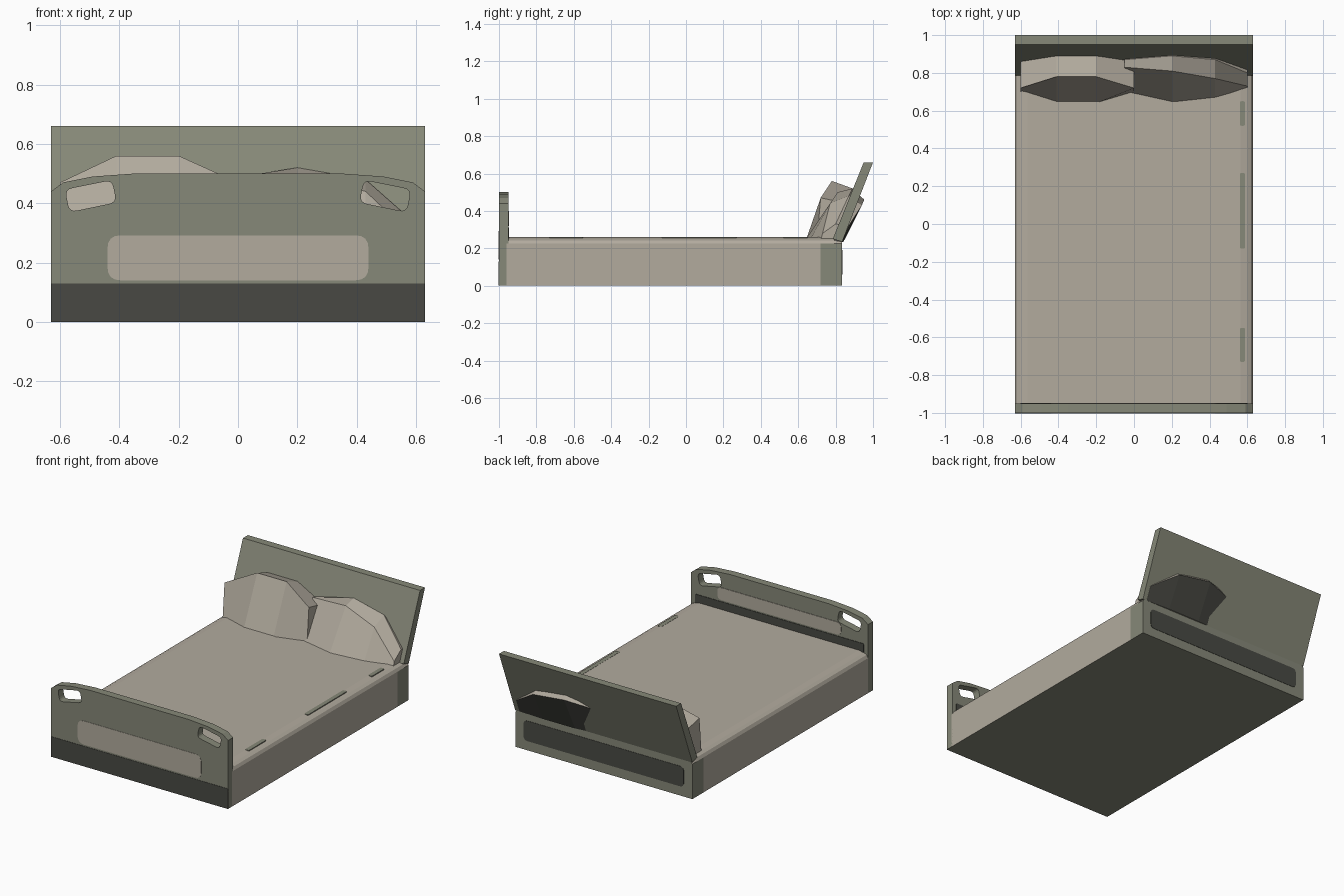
import bpy
import bmesh
from mathutils import Vector

cube = bpy.data.objects.get("Cube")
if cube:
    bpy.data.objects.remove(cube, do_unlink=True)


def material(name, srgb):
    linear = [((c / 255 + 0.055) / 1.055) ** 2.4 for c in srgb] + [1]
    mat = bpy.data.materials.new(name)
    mat.use_nodes = True
    mat.diffuse_color = linear
    mat.node_tree.nodes["Principled BSDF"].inputs["Base Color"].default_value = linear
    return mat


green = material("sage green", (134, 136, 120))
beige = material("warm beige", (178, 171, 158))
dark = material("dark grey", (72, 73, 67))


def loft(name, sections, mats, rule=None):
    """Skin matching closed sections, cap both ends, colour faces by rule."""
    bm = bmesh.new()
    rings = [[bm.verts.new(p) for p in section] for section in sections]
    for a, b in zip(rings, rings[1:]):
        for i in range(len(a)):
            j = (i + 1) % len(a)
            bm.faces.new((a[i], a[j], b[j], b[i]))
    bm.faces.new(rings[0])
    bm.faces.new(rings[-1])
    bmesh.ops.recalc_face_normals(bm, faces=bm.faces)
    bm.normal_update()
    if rule:
        for f in bm.faces:
            f.material_index = rule(f)
    mesh = bpy.data.meshes.new(name)
    bm.to_mesh(mesh)
    bm.free()
    for m in mats:
        mesh.materials.append(m)
    obj = bpy.data.objects.new(name, mesh)
    bpy.context.collection.objects.link(obj)
    return obj


def rounded(points, radius, steps=4):
    """Round every corner of a closed 2D outline."""
    out = []
    pts = [Vector(p) for p in points]
    for i, p in enumerate(pts):
        a = p + (pts[i - 1] - p).normalized() * radius
        b = p + (pts[(i + 1) % len(pts)] - p).normalized() * radius
        for s in range(steps + 1):
            t = s / steps
            out.append(a * (1 - t) ** 2 + p * 2 * t * (1 - t) + b * t * t)
    return out


def panel(name, half_width, low, high, radius, y0, y1, mat):
    """Thin upright plate with rounded corners, centred on x."""
    w = half_width
    shape = rounded([(-w, low), (w, low), (w, high), (-w, high)], radius)
    return loft(name, [[(x, y, z) for x, z in shape] for y in (y0, y1)], [mat])


def mirrored(points):
    return points + [(-x, z) for x, z in reversed(points)]


# Mattress block: softened top edges, sloped head end, green rear corners
W = 0.63
half = [(W, 0), (W, 0.225), (0.62, 0.243), (0.6, 0.253), (0.565, 0.26)]
profile = mirrored(half)


def block_rule(f):
    c = f.calc_center_median()
    rear_side = c.y > 0.72 and abs(f.normal.x) > 0.9
    return 1 if rear_side or f.normal.z < -0.5 or f.normal.y > 0.5 else 0


stations = [(-0.96, 1), (0.72, 1), (0.79, 1), (0.835, 0.235)]
loft("mattress_block",
     [[(x, y, min(z, top)) for x, z in profile] for y, top in stations],
     [beige, green], block_rule)

# Worn green marks along one mattress edge
for i, (y0, y1) in enumerate([(-0.73, -0.55), (-0.13, 0.27), (0.52, 0.65)]):
    mark = rounded([(0.56, y0), (0.588, y0), (0.588, y1), (0.56, y1)], 0.01)
    loft(f"edge_mark_{i + 1}", [[(x, y, z) for x, y in mark] for z in (0.254, 0.261)], [green])

# Footboard: arched plate with a slanted hand hole at each end
arch = mirrored([(W, 0), (W, 0.44), (0.59, 0.47), (0.49, 0.49), (0.35, 0.5)])
hole = rounded([(0.425, 0.478), (0.583, 0.446), (0.568, 0.37), (0.41, 0.403)], 0.025)
curve = bpy.data.curves.new("footboard_outline", "CURVE")
curve.dimensions = "2D"
curve.fill_mode = "BOTH"
curve.extrude = 0.025
for outline in (arch, hole, [(-x, z) for x, z in hole]):
    spline = curve.splines.new("POLY")
    spline.points.add(len(outline) - 1)
    spline.use_cyclic_u = True
    for point, (x, z) in zip(spline.points, outline):
        point.co = (x, z, 0, 1)
helper = bpy.data.objects.new("footboard_outline", curve)
bpy.context.collection.objects.link(helper)
graph = bpy.context.evaluated_depsgraph_get()
board_mesh = bpy.data.meshes.new_from_object(helper.evaluated_get(graph))
bpy.data.objects.remove(helper, do_unlink=True)
for v in board_mesh.vertices:
    x, z, depth = v.co
    v.co = (x, -0.975 - depth, z)
board_mesh.materials.clear()
board_mesh.materials.append(green)
for poly in board_mesh.polygons:
    poly.use_smooth = False
    poly.material_index = 0
footboard = bpy.data.objects.new("footboard", board_mesh)
bpy.context.collection.objects.link(footboard)

# Painted panels on the footboard and the rear of the block
panel("footboard_front_panel", 0.44, 0.14, 0.292, 0.045, -1.002, -0.998, beige)
panel("footboard_kick_strip", W, 0, 0.13, 0.001, -1.002, -0.998, dark)
panel("footboard_inner_panel", 0.44, 0.32, 0.4, 0.03, -0.952, -0.947, beige)
panel("footboard_inner_strip", 0.6, 0.24, 0.31, 0.01, -0.952, -0.947, dark)
panel("rear_panel", 0.57, 0.06, 0.19, 0.03, 0.833, 0.837, dark)

# Headboard leaning back
lean = [(0.785, 0.25), (0.95, 0.66), (1, 0.66), (0.835, 0.235)]
loft("headboard", [[(x, y, z) for y, z in lean] for x in (-W, W)], [green])

# Pillow on the -x side: full middle, smaller ends
middle = [(0.64, 0.24), (0.78, 0.56), (0.89, 0.52), (0.81, 0.24)]
end = [(0.7, 0.24), (0.72, 0.47), (0.86, 0.44), (0.79, 0.24)]
loft("right_pillow",
     [[(x, y, z) for y, z in shape]
      for x, shape in ((-0.6, end), (-0.41, middle), (-0.2, middle), (0, end))],
     [beige])

# Pillow on the +x side: sagging outwards, its back pushed past the headboard
sag = [
    (-0.05, [(0.69, 0.24), (0.83, 0.48), (0.87, 0.47), (0.89, 0.42), (0.82, 0.24)]),
    (0.2, [(0.635, 0.24), (0.81, 0.5), (0.89, 0.52), (0.953, 0.46), (0.842, 0.235)]),
    (0.43, [(0.66, 0.24), (0.77, 0.44), (0.87, 0.48), (0.94, 0.43), (0.842, 0.235)]),
    (0.6, [(0.72, 0.24), (0.73, 0.28), (0.8, 0.33), (0.87, 0.32), (0.835, 0.235)]),
]
loft("left_pillow", [[(x, y, z) for y, z in shape] for x, shape in sag],
     [beige, dark], lambda f: 1 if f.normal.y > 0.7 and f.normal.z < 0.2 else 0)
